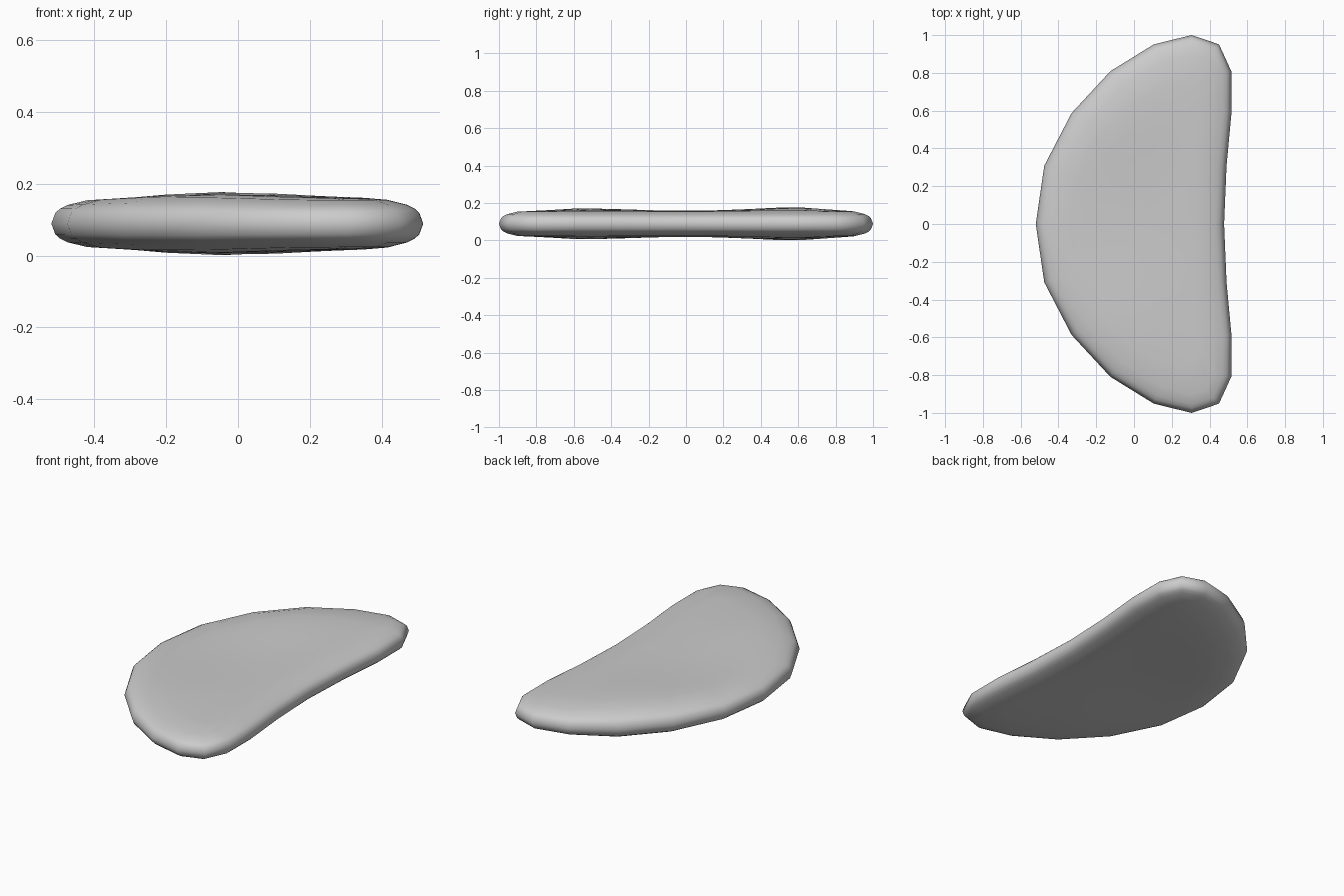
import bpy, bmesh, math
from mathutils import Vector

if "Cube" in bpy.data.objects:
    bpy.data.objects.remove(bpy.data.objects["Cube"])

# Outline: x for each 18-degree step, y = sin(angle); mirrored across y
XS = [0.477, 0.49, 0.516, 0.515, 0.45, 0.305, 0.105, -0.125, -0.33, -0.475, -0.52]
N = 20
outline = []
for i in range(N):
    k = i if i <= 10 else N - i
    outline.append(Vector((XS[k], math.sin(math.radians(18 * i)))))

# Inward normals of the outline
normals = []
for i in range(N):
    t = (outline[(i + 1) % N] - outline[i - 1]).normalized()
    normals.append(Vector((-t.y, t.x)))


def bump(p, cx, cy, r):
    return math.exp(-((p.x - cx) ** 2 + (p.y - cy) ** 2) / (r * r))


def half_height(p):
    # Flat face with a gentle swell towards each end
    return 0.069 + 0.019 * bump(p, -0.05, 0.58, 0.3) + 0.013 * bump(p, -0.08, -0.52, 0.3)


# Rounded rim: inset distance, share of the half height
RIM = [(0.0, 0.0), (0.011, 0.43), (0.024, 0.6), (0.045, 0.75), (0.1, 0.94)]
rings = []
for d, f in RIM:
    pts = [p + n * d for p, n in zip(outline, normals)]
    rings.append([(p, f * half_height(p)) for p in pts])

# Face: shrink the last rim ring to the middle
centre = Vector((0.03, 0.0))
last = [p for p, h in rings[-1]]
for s in (0.83, 0.66, 0.48, 0.3, 0.14):
    pts = [centre + (p - centre) * s for p in last]
    rings.append([(p, half_height(p)) for p in pts])

bm = bmesh.new()
MID = 0.089
rim = [bm.verts.new((p.x, p.y, MID)) for p, h in rings[0]]
for side in (1, -1):
    prev = rim
    for ring in rings[1:]:
        cur = [bm.verts.new((p.x, p.y, MID + side * h)) for p, h in ring]
        for i in range(N):
            j = (i + 1) % N
            bm.faces.new((prev[i], prev[j], cur[j], cur[i]))
        prev = cur
    tip = bm.verts.new((centre.x, centre.y, MID + side * half_height(centre)))
    for i in range(N):
        bm.faces.new((prev[i], prev[(i + 1) % N], tip))
bmesh.ops.recalc_face_normals(bm, faces=bm.faces[:])
for f in bm.faces:
    f.smooth = True

mesh = bpy.data.meshes.new("curved_pad")
bm.to_mesh(mesh)
bm.free()
pad = bpy.data.objects.new("curved_pad", mesh)
bpy.context.collection.objects.link(pad)
